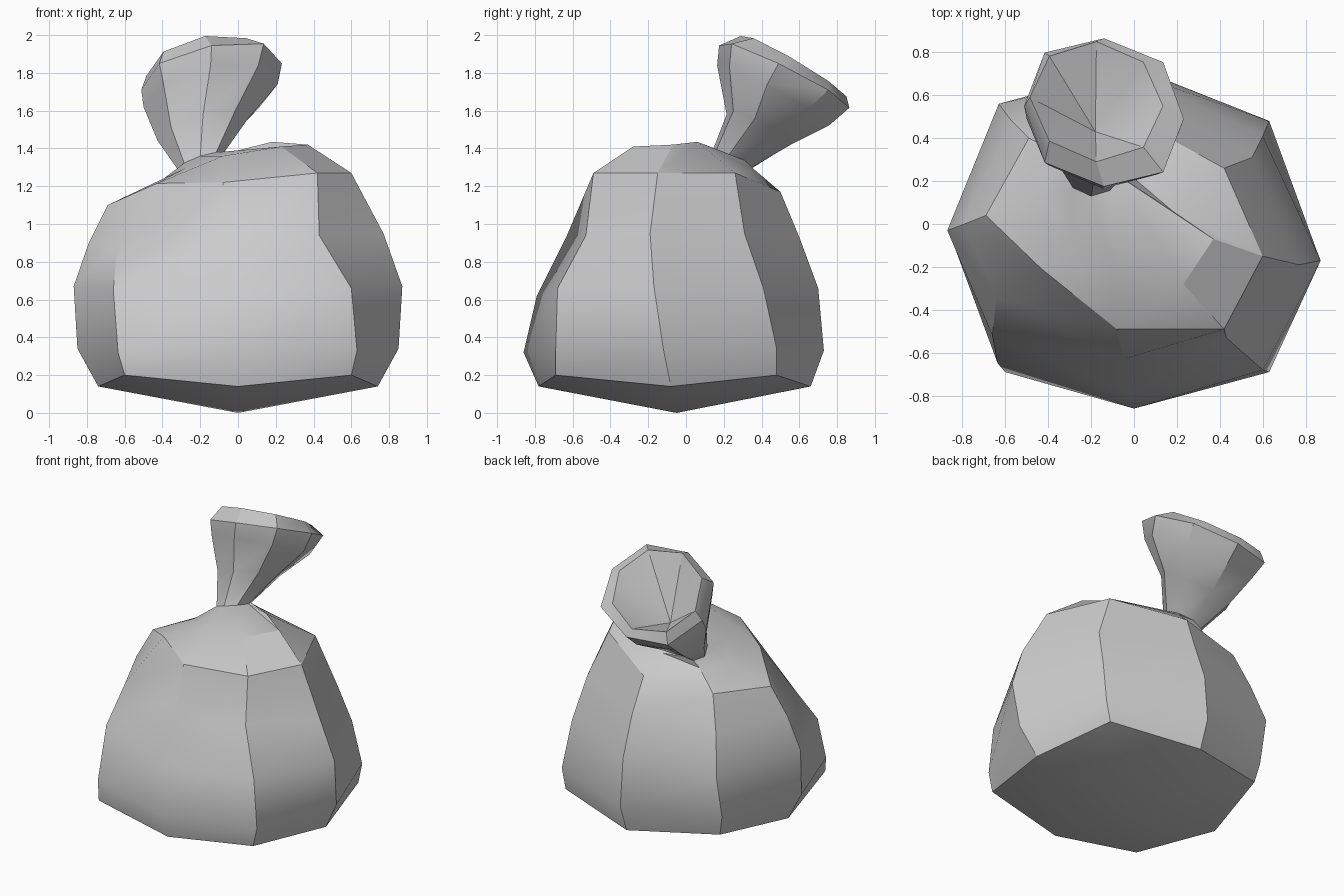
import bpy, bmesh, math
from mathutils import Vector

if "Cube" in bpy.data.objects:
    bpy.data.objects.remove(bpy.data.objects["Cube"])

N = 8  # vertices per ring: right, back right, back, back left, left, front left, front, front right


def oval(c, u, v, diag=1.0):
    """Tilted eight-sided ring around c with half axes u and v."""
    c, u, v = Vector(c), Vector(u), Vector(v)
    return [c + (u * math.cos(k * math.pi / 4) + v * math.sin(k * math.pi / 4)) * (diag if k % 2 else 1)
            for k in range(N)]


def symmetric(r, br, b, fr, f):
    """Left-right mirrored ring from its right half."""
    flip = lambda p: (-p[0], p[1], p[2])
    return [r, br, b, flip(br), flip(r), flip(fr), f, fr]


def loft(name, rings, first=None, last=None):
    """Skin a stack of rings, closing the ends onto a point where given."""
    bm = bmesh.new()
    rows = [[bm.verts.new(p) for p in ring] for ring in rings]
    for a, b in zip(rows, rows[1:]):
        for k in range(N):
            j = (k + 1) % N
            bm.faces.new((a[k], a[j], b[j], b[k]))
    for point, row in ((first, rows[0]), (last, rows[-1])):
        if point:
            tip = bm.verts.new(point)
            for k in range(N):
                bm.faces.new((row[k], row[(k + 1) % N], tip))
    bmesh.ops.recalc_face_normals(bm, faces=bm.faces[:])
    mesh = bpy.data.meshes.new(name)
    bm.to_mesh(mesh)
    bm.free()
    ob = bpy.data.objects.new(name, mesh)
    bpy.context.collection.objects.link(ob)
    bpy.ops.object.select_all(action='DESELECT')
    ob.select_set(True)
    bpy.context.view_layer.objects.active = ob
    bpy.ops.object.shade_smooth_by_angle(angle=math.radians(32))
    return ob


# Tied neck shared by both parts
neck = oval((-.20, .24, 1.33), (.12, -.01, .04), (0, .11, -.03))

# Slumped sack, from the bottom ring up to the neck
loft("sack_body", [
    symmetric((.74, -.08, .14), (.60, .48, .20), (0, .66, .14), (.60, -.69, .20), (0, -.78, .14)),
    [(.85, -.12, .34), (.63, .48, .34), (0, .73, .33), (-.63, .50, .34),
     (-.85, -.07, .34), (-.635, -.65, .32), (0, -.86, .32), (.63, -.69, .33)],
    [(.87, -.17, .67), (.60, .41, .66), (0, .70, .66), (-.63, .56, .63),
     (-.87, -.03, .67), (-.66, -.52, .65), (-.01, -.79, .62), (.60, -.68, .66)],
    [(.77, -.19, .95), (.55, .31, .95), (0, .60, .93), (-.57, .48, .89),
     (-.79, 0, .90), (-.64, -.34, .88), (-.05, -.63, .94), (.43, -.53, .94)],
    [(.60, -.15, 1.27), (.42, .26, 1.27), (-.02, .50, 1.17), (-.49, .40, 1.13),
     (-.69, .04, 1.10), (-.43, -.21, 1.215), (-.08, -.49, 1.22), (.42, -.49, 1.27)],
    [(.37, -.07, 1.42), (.18, .06, 1.435), (-.07, .36, 1.29), (-.33, .32, 1.24),
     (-.42, .12, 1.22), (-.28, -.04, 1.295), (-.08, -.22, 1.36), (.23, -.28, 1.41)],
    neck,
], first=(0, -.05, 0))

# Flared gathered top with a bevelled rim and a funnel inside
loft("gathered_top", [
    neck,
    oval((-.185, .385, 1.50), (.24, -.02, .06), (0, .17, -.08)),
    oval((-.145, .46, 1.68), (.355, -.03, .06), (0, .295, -.16)),
    oval((-.14, .52, 1.78), (.372, -.03, .07), (0, .345, -.165), 1.05),
    oval((-.175, .57, 1.835), (.31, -.02, .05), (0, .28, -.16)),
], last=(-.18, .43, 1.56))
